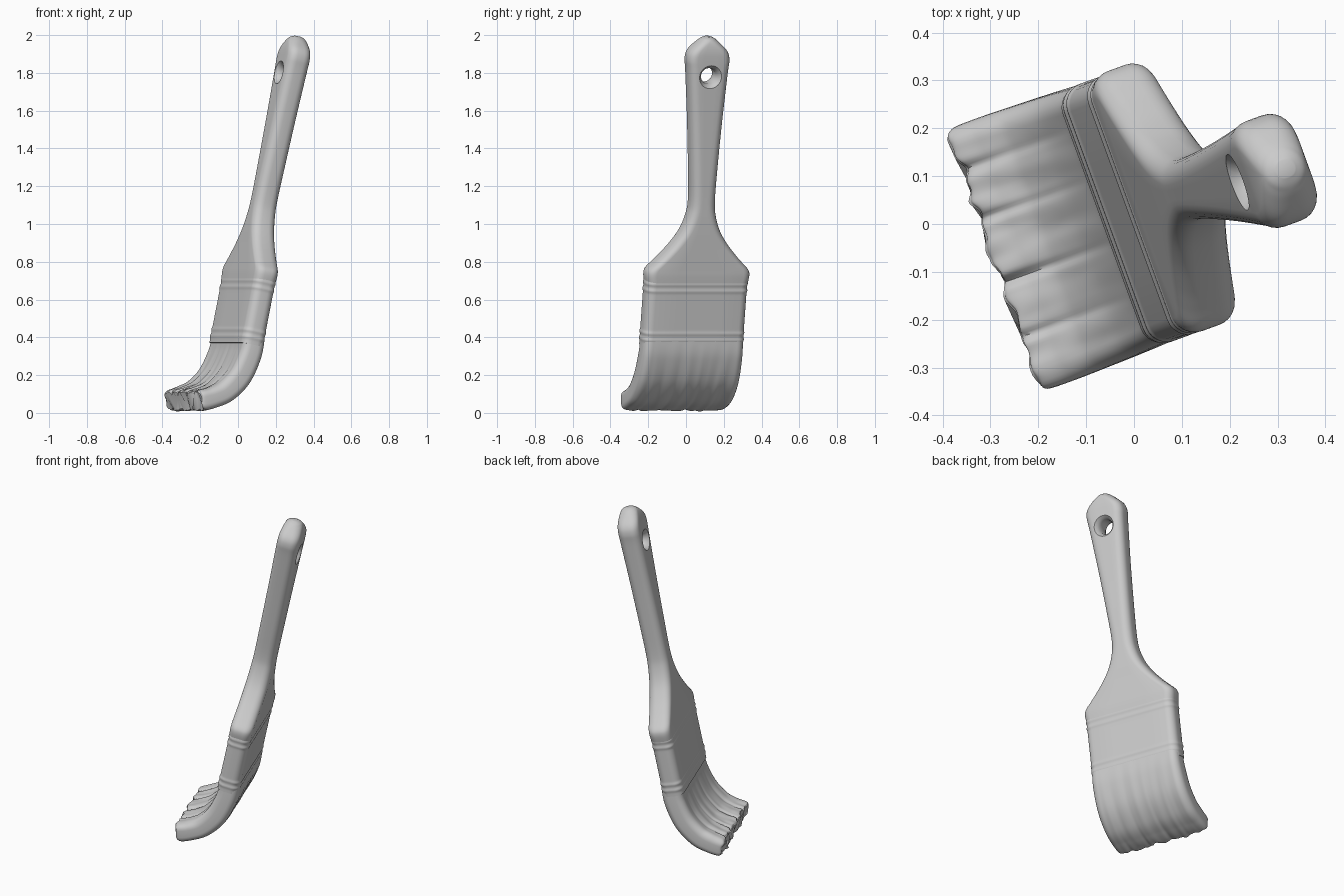
import bpy, bmesh, math
from mathutils import Vector, noise

if "Cube" in bpy.data.objects:
    bpy.data.objects.remove(bpy.data.objects["Cube"])

# Brush frame: W runs across the width, T through the thickness (turned about z)
ANG = math.radians(20)
W = Vector((math.sin(ANG), -math.cos(ANG), 0))
T = Vector((math.cos(ANG), math.sin(ANG), 0))
Z = Vector((0, 0, 1))


def lean(z):
    """Straight centre line shared by the handle and ferrule."""
    return 0.08 + 0.207 * (z - 0.75)


def catmull(rows, steps):
    out = []
    rows = [rows[0]] + rows + [rows[-1]]
    for i in range(1, len(rows) - 2):
        p0, p1, p2, p3 = rows[i - 1:i + 3]
        for k in range(steps):
            t = k / steps
            out.append([0.5 * (2 * b + (c - a) * t + (2 * a - 5 * b + 4 * c - d) * t * t
                               + (3 * b - a - 3 * c + d) * t ** 3)
                        for a, b, c, d in zip(p0, p1, p2, p3)])
    out.append(list(rows[-1]))
    return out


def rounded_rect(hw, ht, r, flat):
    """Rounded rectangle outline with extra points along the wide sides."""
    r = min(r, hw * 0.95, ht * 0.95)
    pts = []
    corners = [(1, 1, 0), (-1, 1, 90), (-1, -1, 180), (1, -1, 270)]
    for sx, sy, a0 in corners:
        for k in range(7):
            a = math.radians(a0 + 15 * k)
            pts.append((sx * (hw - r) + r * math.cos(a), sy * (ht - r) + r * math.sin(a)))
        if a0 in (0, 180):
            for k in range(1, flat):
                pts.append((sx * (hw - r) * (1 - 2 * k / flat), sy * ht))
    return pts


def loft(name, rows, r, flat=4, warp=None):
    """Skin rounded rectangles along rows of (u, v, z, half width, half thickness)."""
    bm = bmesh.new()
    rings = []
    n = len(rows)
    for i, (u, v, z, hw, ht) in enumerate(rows):
        a, b = rows[max(i - 1, 0)], rows[min(i + 1, n - 1)]
        d = (T * (b[0] - a[0]) + Z * (b[2] - a[2])).normalized()
        nrm = T * d.z - Z * d.dot(T)
        ring = []
        for x, h in rounded_rect(hw, ht, r, flat):
            p = T * u + W * (v + x) + Z * z + nrm * h
            if warp:
                dh, dl = warp(x, h, i / (n - 1))
                p += nrm * dh + d * dl
            ring.append(bm.verts.new(p))
        rings.append(ring)
    m = len(rings[0])
    for a, b in zip(rings, rings[1:]):
        for j in range(m):
            bm.faces.new((a[j], a[(j + 1) % m], b[(j + 1) % m], b[j]))
    bm.faces.new(rings[0])
    bm.faces.new(rings[-1])
    bmesh.ops.recalc_face_normals(bm, faces=bm.faces)
    me = bpy.data.meshes.new(name)
    bm.to_mesh(me)
    bm.free()
    ob = bpy.data.objects.new(name, me)
    bpy.context.collection.objects.link(ob)
    return ob


def smooth(ob, angle=40):
    bpy.ops.object.select_all(action='DESELECT')
    ob.select_set(True)
    bpy.context.view_layer.objects.active = ob
    bpy.ops.object.shade_smooth_by_angle(angle=math.radians(angle))


# Handle: wide shoulder, narrow neck, chamfered top
shape = [(0.69, .283, .063), (0.735, .289, .065), (0.765, .280, .065), (0.80, .245, .065),
         (0.84, .205, .065), (0.90, .152, .065), (0.97, .105, .065), (1.05, .076, .064),
         (1.13, .067, .063), (1.30, .074, .063), (1.55, .090, .063), (1.80, .110, .064),
         (1.875, .117, .064), (1.92, .104, .062), (1.96, .066, .054), (1.982, .040, .042),
         (1.993, .018, .020)]
rows = [(lean(z), -.03 + .033 * max(0, z - 1.1), z, hw, ht) for z, hw, ht in shape]
handle = loft("handle", catmull(rows, 5), 0.045)

# Hanging hole with flared rims
hz = 1.79
axis = (T - Z * 0.207).normalized()
side = W
up = axis.cross(side)
centre = T * lean(hz) + W * -.008 + Z * hz
bm = bmesh.new()
rings = []
for h, rad in [(-.09, .085), (-.064, .062), (-.05, .050), (-.03, .042),
               (.03, .042), (.05, .050), (.064, .062), (.09, .085)]:
    rings.append([bm.verts.new(centre + axis * h + rad * (side * math.cos(k * math.pi / 16)
                                                          + up * math.sin(k * math.pi / 16)))
                  for k in range(32)])
for a, b in zip(rings, rings[1:]):
    for j in range(32):
        bm.faces.new((a[j], a[(j + 1) % 32], b[(j + 1) % 32], b[j]))
bm.faces.new(rings[0])
bm.faces.new(rings[-1])
bmesh.ops.recalc_face_normals(bm, faces=bm.faces)
me = bpy.data.meshes.new("hole_cutter")
bm.to_mesh(me)
bm.free()
cutter = bpy.data.objects.new("hole_cutter", me)
bpy.context.collection.objects.link(cutter)
cutter.hide_render = True
mod = handle.modifiers.new("hole", 'BOOLEAN')
mod.object = cutter
mod.operation = 'DIFFERENCE'
mod.solver = 'EXACT'
bpy.context.view_layer.objects.active = handle
bpy.ops.object.modifier_apply(modifier=mod.name)
bpy.data.objects.remove(cutter)
smooth(handle)

# Ferrule: band with shallow ridges near both ends
rows = []
for k in range(61):
    z = 0.72 - 0.36 * k / 60
    bump = sum(math.exp(-((z - c) / 0.009) ** 2) for c in (0.69, 0.655, 0.43, 0.395))
    rows.append((lean(z), -.028, z, .283 + .003 * bump, .062 + .003 * bump))
smooth(loft("ferrule", rows, 0.045))

# Bristles: bent forward, clumped and ragged toward the tip
GROOVES = [(-.20, .012), (-.09, .018), (.05, .026), (.17, .014)]


def clump(x, h, s):
    g = s * s
    dh = 0.010 * s * noise.noise(Vector((x * 22, s * 2.5, 3 if h > 0 else 9)))
    if h > 0:
        dh -= g * sum(d * math.exp(-((x - c) / .010) ** 2) for c, d in GROOVES)
    elif h < 0:
        dh += g * .4 * sum(d * math.exp(-((x - c - .03) / .012) ** 2) for c, d in GROOVES)
    dl = 0.018 * g * noise.noise(Vector((x * 30, h * 25, 5.5)))
    return dh, dl


path = [(0.012, 0.40, .279, .059), (-.008, 0.31, .283, .061), (-.065, 0.195, .287, .062),
        (-.145, 0.115, .290, .060), (-.22, 0.081, .292, .058), (-.278, 0.066, .291, .056),
        (-.292, 0.063, .284, .046)]
rows = [(u, -.028, z, hw, ht) for u, z, hw, ht in path]
smooth(loft("bristles", catmull(rows, 8), 0.04, 80, clump), 50)
